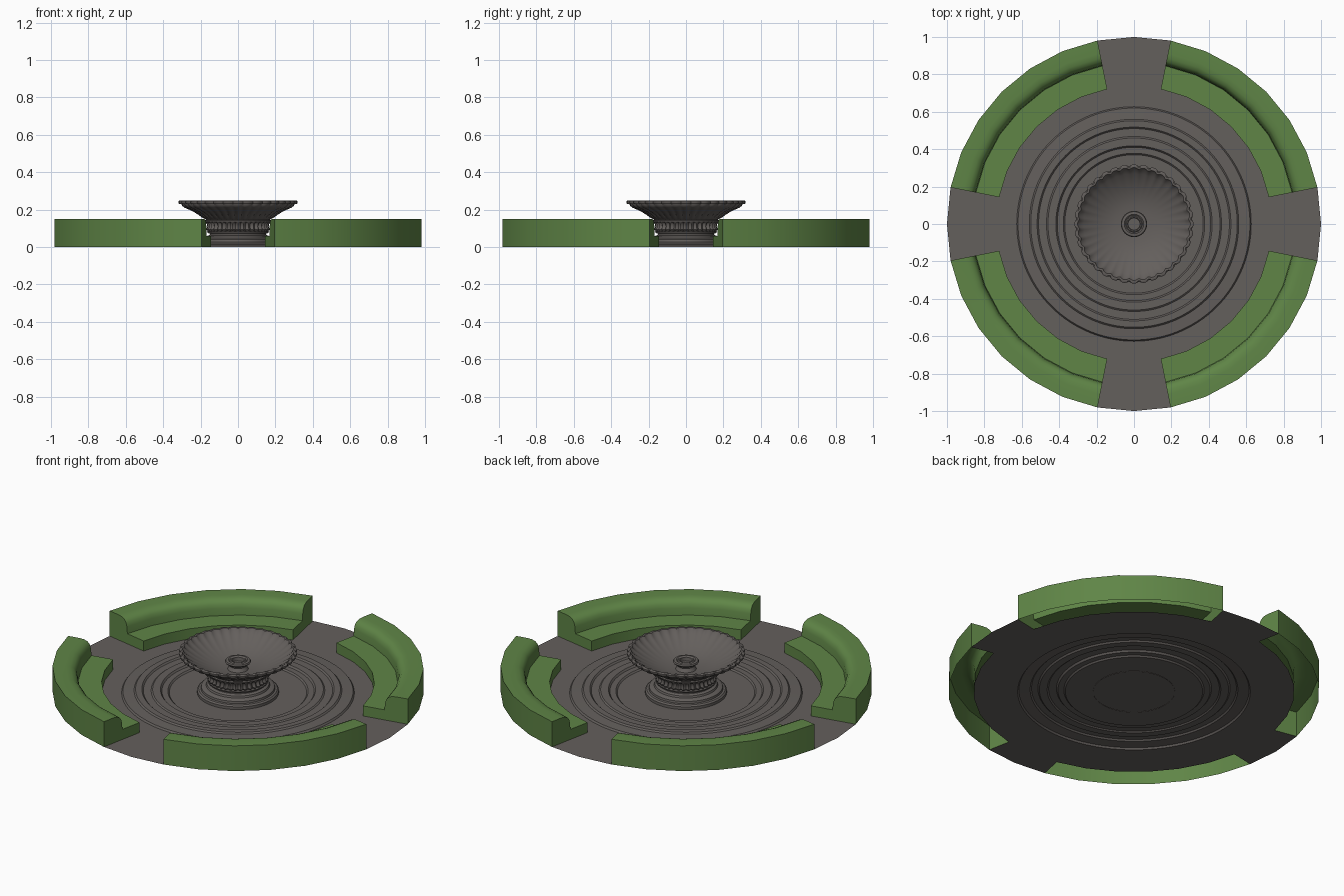
import bpy, bmesh, math
from math import pi, sin, cos

if "Cube" in bpy.data.objects:
    bpy.data.objects.remove(bpy.data.objects["Cube"])

def material(name, col):
    m = bpy.data.materials.new(name)
    m.diffuse_color = (*col, 1)
    m.use_nodes = True
    m.node_tree.nodes["Principled BSDF"].inputs["Base Color"].default_value = m.diffuse_color
    return m

stone = material("grey stone", (0.127, 0.115, 0.108))
hedge_green = material("hedge green", (0.115, 0.235, 0.062))

def finish(name, bm, mat, angle=30):
    bmesh.ops.remove_doubles(bm, verts=bm.verts, dist=1e-5)
    me = bpy.data.meshes.new(name)
    bm.to_mesh(me)
    bm.free()
    me.materials.append(mat)
    ob = bpy.data.objects.new(name, me)
    bpy.context.collection.objects.link(ob)
    bpy.ops.object.select_all(action='DESELECT')
    ob.select_set(True)
    bpy.context.view_layer.objects.active = ob
    bpy.ops.object.shade_smooth_by_angle(angle=math.radians(angle))
    return ob

def lathe(bm, profile, n, shape=lambda i, r, a: r, cap_end=False):
    """Revolve (r, z) points; profile runs upward on the outside."""
    rings = []
    for i, (r, z) in enumerate(profile):
        ring = []
        for k in range(n):
            a = 2 * pi * k / n
            q = shape(i, r, a)
            ring.append(bm.verts.new((q * cos(a), q * sin(a), z)))
        rings.append(ring)
    for lo, hi in zip(rings, rings[1:]):
        for k in range(n):
            j = (k + 1) % n
            bm.faces.new((lo[k], lo[j], hi[j], hi[k]))
    if cap_end:
        bm.faces.new(rings[-1])

# paved disc: 32-sided edge, low ring mouldings, path stubs through the four gaps
SEG = 2 * pi / 32
def paving_shape(i, r, a):
    if i > 0:
        return r
    return r * cos(SEG / 2) / cos(a % SEG - SEG / 2)

bm = bmesh.new()
lathe(bm, [(0.865, 0), (0.627, 0), (0.62, 0.01), (0.56, 0.014), (0.552, 0.022),
           (0.518, 0.022), (0.51, 0.014), (0.468, 0.014), (0.46, 0.02),
           (0.418, 0.02), (0.41, 0.01), (0.378, 0.01), (0.37, 0.002)],
      128, paving_shape, True)
for g in range(4):
    for s in (-1, 0):
        a, b = g * pi / 2 + s * SEG, g * pi / 2 + (s + 1) * SEG
        bm.faces.new([bm.verts.new((r * cos(t), r * sin(t), 0))
                      for r, t in ((0.865, a), (1, a), (1, b), (0.865, b))])
finish("paved_disc", bm, stone, 25)

# four curved hedge benches with an inner step, open underneath
hedge_profile = [(1.0, 0), (1.0, 0.15), (0.93, 0.15), (0.905, 0.147), (0.885, 0.138),
                 (0.872, 0.122), (0.866, 0.10), (0.862, 0.06), (0.735, 0.06), (0.735, 0)]
for g in range(4):
    bm = bmesh.new()
    rows = []
    for k in range(7):
        a = g * pi / 2 + (k + 1) * SEG
        rows.append([bm.verts.new((r * cos(a), r * sin(a), z)) for r, z in hedge_profile])
    for p, q in zip(rows, rows[1:]):
        for i in range(len(hedge_profile) - 1):
            bm.faces.new((p[i], q[i], q[i + 1], p[i + 1]))
    bm.faces.new(rows[0])
    bm.faces.new(rows[-1][::-1])
    finish(f"hedge_{g + 1}", bm, hedge_green)

# pedestal: stepped round foot
bm = bmesh.new()
lathe(bm, [(0.22, 0), (0.22, 0.018), (0.212, 0.026), (0.2, 0.028), (0.198, 0.04),
           (0.186, 0.046), (0.172, 0.048), (0.168, 0.058), (0.152, 0.064),
           (0.145, 0.08), (0.145, 0.15)], 72)
finish("pedestal", bm, stone)

# collar of small balusters with a plain band above and below
N = 36
bm = bmesh.new()
lathe(bm, [(0.145, 0.072), (0.163, 0.074), (0.165, 0.082), (0.156, 0.085), (0.164, 0.094),
           (0.158, 0.107), (0.160, 0.122), (0.166, 0.13), (0.174, 0.134),
           (0.176, 0.142), (0.168, 0.147)], N * 6,
      lambda i, r, a: r + (0.006 * cos(N * a) if 3 <= i <= 7 else 0))
finish("baluster_collar", bm, stone, 40)

# fluted bowl with scalloped rim
outer = [(0.165, 0.143), (0.178, 0.150), (0.193, 0.158), (0.21, 0.171), (0.235, 0.187),
         (0.262, 0.2), (0.288, 0.211), (0.3, 0.222), (0.303, 0.23)]
rim = [(0.315, 0.231), (0.319, 0.237), (0.319, 0.245), (0.313, 0.249), (0.302, 0.248)]
inner = [(0.293, 0.235), (0.27, 0.217), (0.235, 0.195), (0.195, 0.175),
         (0.15, 0.158), (0.1, 0.147), (0.03, 0.142)]
def bowl_shape(i, r, a):
    w = abs(cos(N / 2 * a))                 # rounded lobes, sharp valleys
    if i < len(outer):
        return r - 0.009 * (1 - w) * min(1, i / 3)
    if i < len(outer) + len(rim):
        return r - 0.010 * (1 - w)
    return r - max(0, 0.007 - 0.002 * (i - len(outer) - len(rim))) * (1 - w)

bm = bmesh.new()
lathe(bm, outer + rim + inner, N * 6, bowl_shape, True)
finish("fluted_bowl", bm, stone, 40)

# water spout in the bowl centre
bm = bmesh.new()
lathe(bm, [(0.058, 0.14), (0.05, 0.152), (0.044, 0.163), (0.05, 0.175), (0.066, 0.181),
           (0.07, 0.188), (0.066, 0.195), (0.052, 0.197), (0.045, 0.192),
           (0.04, 0.196), (0.034, 0.195), (0.032, 0.175)], 48, cap_end=True)
finish("spout", bm, stone, 35)
